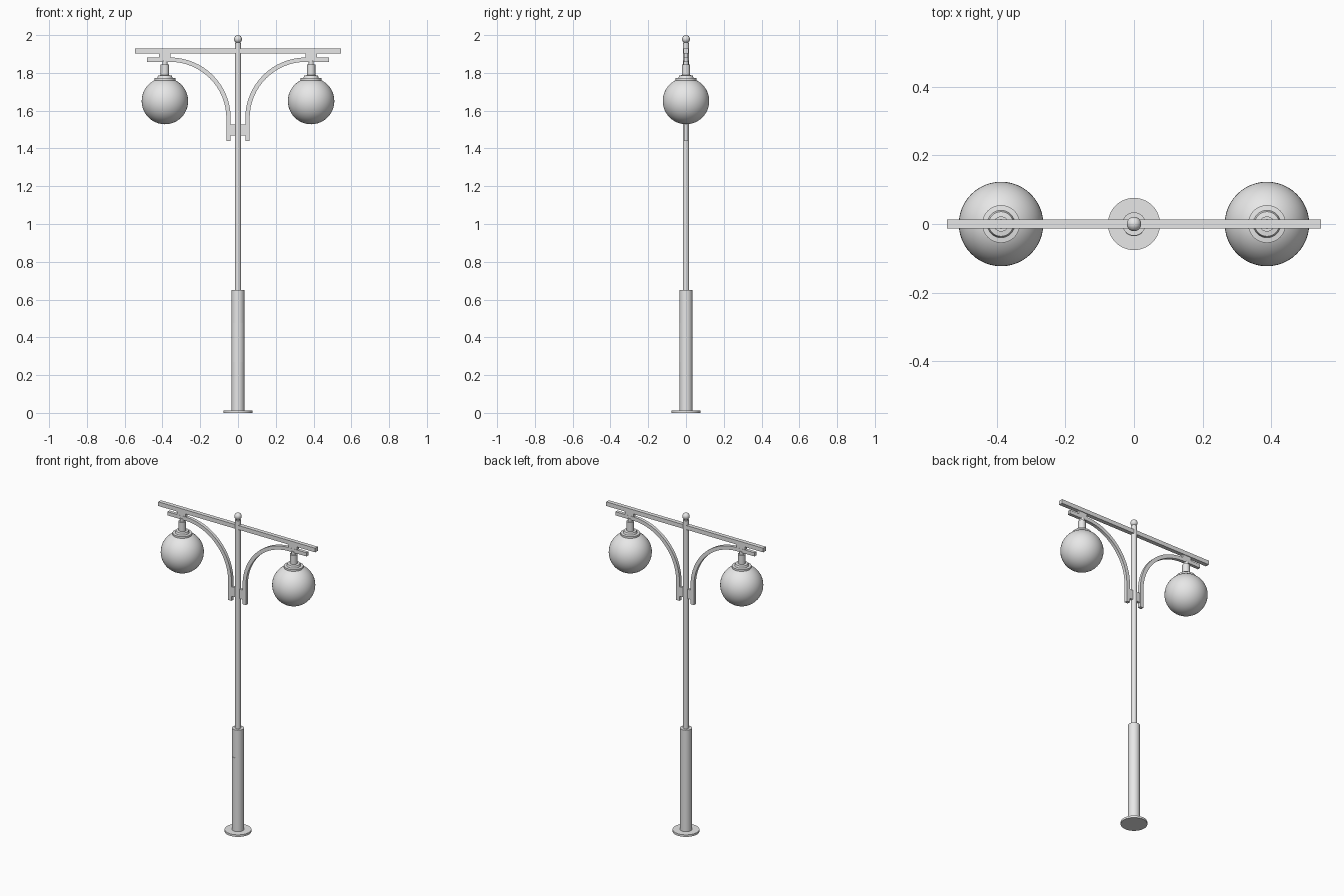
import bpy, bmesh, math

if "Cube" in bpy.data.objects:
    bpy.data.objects.remove(bpy.data.objects["Cube"])

grey = bpy.data.materials.new("light_grey")
grey.diffuse_color = (0.8, 0.8, 0.8, 1)
grey.use_nodes = True
grey.node_tree.nodes["Principled BSDF"].inputs["Base Color"].default_value = grey.diffuse_color


def finish(name, bm, smooth=True):
    bmesh.ops.remove_doubles(bm, verts=bm.verts, dist=1e-5)
    bmesh.ops.recalc_face_normals(bm, faces=bm.faces)
    me = bpy.data.meshes.new(name)
    bm.to_mesh(me)
    bm.free()
    me.materials.append(grey)
    ob = bpy.data.objects.new(name, me)
    bpy.context.collection.objects.link(ob)
    if smooth:
        bpy.ops.object.select_all(action='DESELECT')
        ob.select_set(True)
        bpy.context.view_layer.objects.active = ob
        bpy.ops.object.shade_smooth_by_angle(angle=math.radians(35))
    return ob


def lathe(name, profile, x=0.0, segments=32):
    """Spin a closed (radius, z) profile around a vertical axis at x."""
    bm = bmesh.new()
    vs = [bm.verts.new((x + r, 0, z)) for r, z in profile]
    edges = [bm.edges.new(p) for p in zip(vs, vs[1:])]
    bmesh.ops.spin(bm, geom=vs + edges, cent=(x, 0, 0), axis=(0, 0, 1),
                   angle=math.tau, steps=segments)
    return finish(name, bm)


def box(name, x0, x1, y0, y1, z0, z1):
    bm = bmesh.new()
    bmesh.ops.create_cube(bm, size=1)
    for v in bm.verts:
        v.co = (x1 if v.co.x > 0 else x0, y1 if v.co.y > 0 else y0,
                z1 if v.co.z > 0 else z0)
    return finish(name, bm, False)


def ball(name, x, z, r, u=48, v=24):
    bm = bmesh.new()
    bmesh.ops.create_uvsphere(bm, u_segments=u, v_segments=v, radius=r)
    bmesh.ops.translate(bm, verts=bm.verts, vec=(x, 0, z))
    return finish(name, bm)


def strip(name, centre, half_t, half_w, s):
    """Sweep a rectangle along a path of (x, z, normal angle) points."""
    bm = bmesh.new()
    rings = []
    for x, z, a in centre:
        ring = []
        for t, y in ((-1, -1), (1, -1), (1, 1), (-1, 1)):
            ring.append(bm.verts.new((s * (x + t * half_t * math.cos(a)), y * half_w,
                                      z + t * half_t * math.sin(a))))
        rings.append(ring)
    for a, b in zip(rings, rings[1:]):
        for i in range(4):
            j = (i + 1) % 4
            bm.faces.new((a[i], a[j], b[j], b[i]))
    bm.faces.new(rings[0])
    bm.faces.new(rings[-1])
    return finish(name, bm)


# Post: foot plate, wide lower tube, slim upper pole, finial
lathe("foot_plate", [(0, 0), (0.076, 0), (0.076, 0.013), (0, 0.013)], segments=48)
lathe("lower_tube", [(0, 0.01), (0.034, 0.01), (0.034, 0.65), (0, 0.65)])
lathe("upper_pole", [(0, 0.64), (0.0165, 0.64), (0.0165, 1.957), (0.012, 1.957),
                     (0.012, 1.968), (0, 1.968)])
ball("finial_ball", 0, 1.979, 0.021, 24, 16)

# Curved access hatch on the front of the lower tube
bm = bmesh.new()
steps = 10
angles = [math.radians(-90 - 42 + 84 * i / steps) for i in range(steps + 1)]
outline = [(0.0355 * math.cos(a), 0.0355 * math.sin(a)) for a in angles]
outline += [(0.031 * math.cos(a), 0.031 * math.sin(a)) for a in reversed(angles)]
low = [bm.verts.new((x, y, 0.27)) for x, y in outline]
cap = bm.faces.new(low)
top = bmesh.ops.extrude_face_region(bm, geom=[cap])["geom"]
bmesh.ops.translate(bm, verts=[g for g in top if isinstance(g, bmesh.types.BMVert)],
                    vec=(0, 0, 0.205))
finish("access_hatch", bm)

# Top crossbar
box("crossbar", -0.545, 0.545, -0.013, 0.013, 1.902, 1.928)

# Both sides: curved arm, mounts and globe lamp
LAMP_X, R = 0.387, 0.31
for s, side in ((-1, "left"), (1, "right")):
    path = [(0.05, 1.44, math.pi)]
    for i in range(17):
        a = math.pi - math.pi / 2 * i / 16
        path.append((0.05 + R + R * math.cos(a), 1.56 + R * math.sin(a), a))
    path.append((0.483, 1.87, math.pi / 2))
    strip(side + "_arm", path, 0.0115, 0.010, s)
    x = s * LAMP_X
    xa, xb = sorted((s * 0.012, s * 0.045))
    box(side + "_pole_bracket", xa, xb, -0.008, 0.008, 1.468, 1.528)
    box(side + "_spacer", x - 0.03, x + 0.03, -0.009, 0.009, 1.875, 1.906)
    lathe(side + "_lamp_fitting",
          [(0, 1.865), (0.014, 1.865), (0.014, 1.845), (0.022, 1.845), (0.022, 1.788),
           (0.036, 1.786), (0.040, 1.774), (0.055, 1.772), (0.055, 1.760), (0, 1.760)], x)
    ball(side + "_globe", x, 1.651, 0.123)
